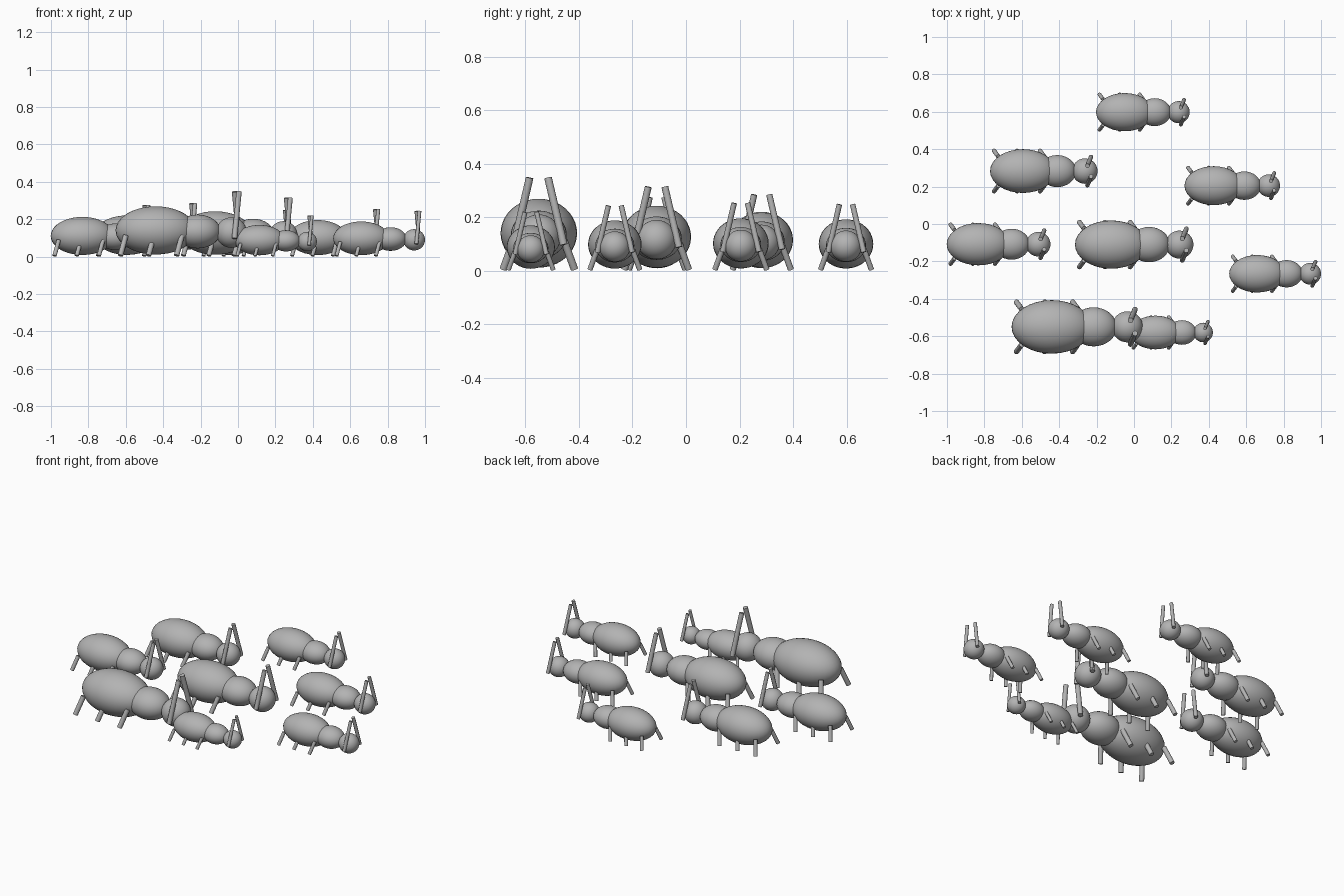
import bpy
from mathutils import Vector

if "Cube" in bpy.data.objects:
    bpy.data.objects.remove(bpy.data.objects["Cube"])

grey = bpy.data.materials.new("grey")
grey.diffuse_color = (0.45, 0.45, 0.45, 1)
grey.use_nodes = True
grey.node_tree.nodes["Principled BSDF"].inputs["Base Color"].default_value = grey.diffuse_color


def finish(ob, name):
    ob.name = name
    ob.data.materials.append(grey)
    bpy.ops.object.shade_smooth_by_angle()


def ball(name, loc, radii):
    bpy.ops.mesh.primitive_uv_sphere_add(segments=32, ring_count=20, radius=1, location=loc)
    ob = bpy.context.object
    ob.scale = radii
    bpy.ops.object.transform_apply(location=False, rotation=False, scale=True)
    finish(ob, name)


def rod(name, a, b, r):
    a, b = Vector(a), Vector(b)
    bpy.ops.mesh.primitive_cylinder_add(vertices=16, radius=r, depth=(b - a).length, location=(a + b) / 2)
    ob = bpy.context.object
    ob.rotation_euler = (b - a).to_track_quat('Z', 'Y').to_euler()
    finish(ob, name)


# One ant facing +x; all sizes are multiples of the abdomen radius s
def ant(tag, x, y, s):
    def at(px, py, pz):
        return (x + px * s, y + py * s, pz * s)

    def size(*r):
        return [v * s for v in r]

    ball(tag + "_abdomen", at(0, 0, 0.98), size(1.5, 1, 0.9))
    ball(tag + "_thorax", at(1.57, 0, 0.94), size(0.86, 0.73, 0.63))
    ball(tag + "_head", at(2.83, 0, 0.9), size(0.58, 0.58, 0.57))
    for side, label in ((1, "left"), (-1, "right")):
        # Three short legs splayed outwards and backwards
        for i, lx in enumerate((-1.32, -0.27, 0.78)):
            rod(f"{tag}_{label}_leg_{i + 1}", at(lx, side * 0.93, 0.04),
                at(lx + 0.2, side * 0.66, 0.78), 0.1 * s)
        # Feelers lean together at the top, twisted slightly about z
        rod(f"{tag}_{label}_feeler", at(3.03 + side * 0.085, side * 0.65, 0.68),
            at(3.03 - side * 0.085, side * 0.24, 2.43), 0.1 * s)


# The colony: x, y of the abdomen, and scale
colony = [
    (-0.05, 0.598, 0.102), (-0.594, 0.283, 0.117), (0.426, 0.205, 0.104),
    (-0.832, -0.108, 0.113), (-0.122, -0.11, 0.129), (0.659, -0.266, 0.1),
    (-0.44, -0.55, 0.143), (0.115, -0.58, 0.09),
]
for n, (x, y, s) in enumerate(colony):
    ant(f"ant_{n + 1}", x, y, s)
